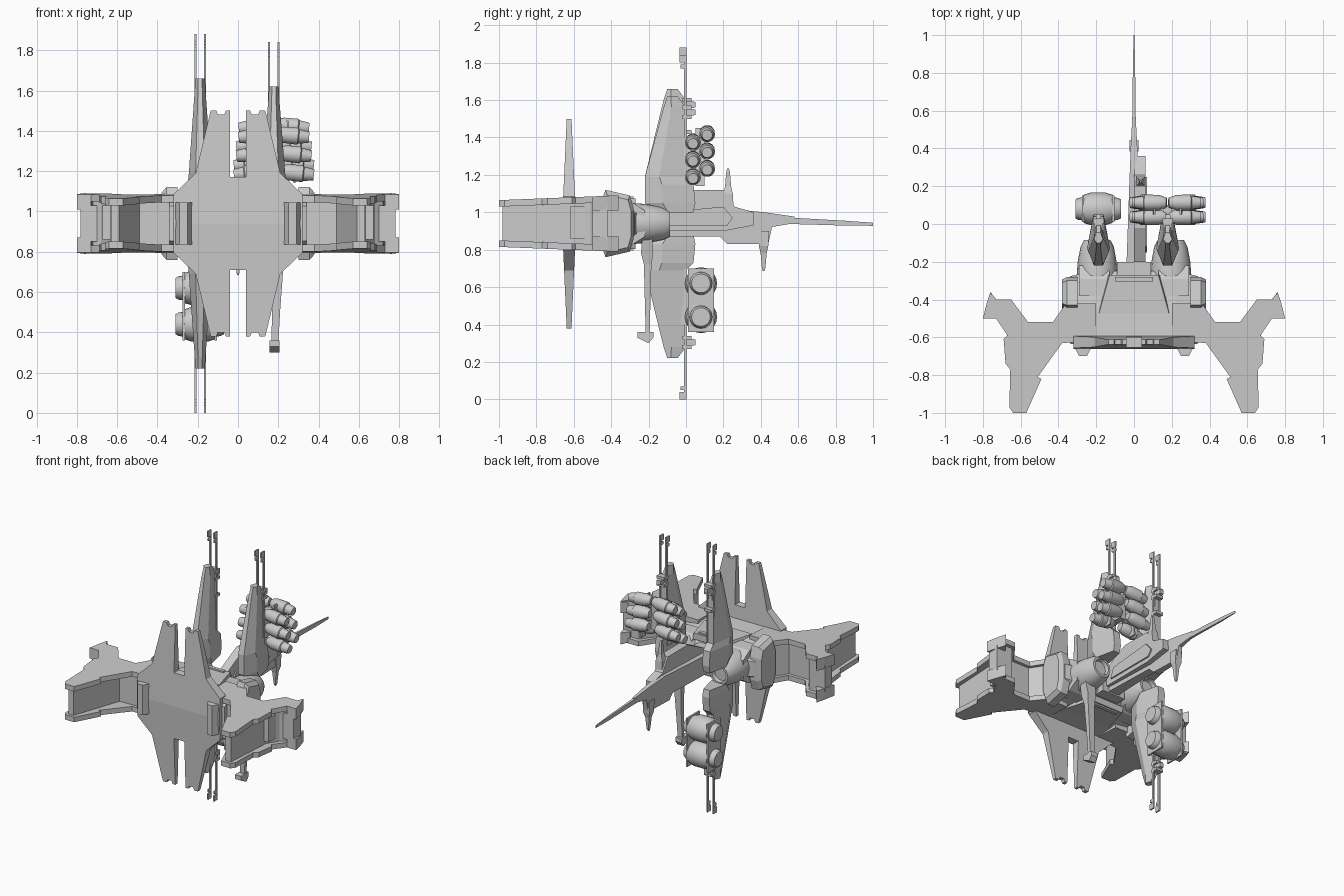
import bpy, bmesh
from math import cos, sin, pi, radians
from mathutils import Matrix, Vector

if "Cube" in bpy.data.objects:
    bpy.data.objects.remove(bpy.data.objects["Cube"])

ZC = 0.94  # height of the ship's centre line


def loft(name, rings, smooth=False):
    """Skin a list of equal-sized vertex rings and cap both ends."""
    bm = bmesh.new()
    vs = [[bm.verts.new(p) for p in r] for r in rings]
    n = len(vs[0])
    for a, b in zip(vs, vs[1:]):
        for i in range(n):
            j = (i + 1) % n
            bm.faces.new((a[i], a[j], b[j], b[i]))
    bm.faces.new(vs[0])
    bm.faces.new(vs[-1])
    bmesh.ops.recalc_face_normals(bm, faces=bm.faces)
    me = bpy.data.meshes.new(name)
    bm.to_mesh(me)
    bm.free()
    ob = bpy.data.objects.new(name, me)
    bpy.context.collection.objects.link(ob)
    if smooth:
        bpy.ops.object.select_all(action='DESELECT')
        ob.select_set(True)
        bpy.context.view_layer.objects.active = ob
        bpy.ops.object.shade_smooth_by_angle(angle=radians(35))
    return ob


def box(name, x0, x1, y0, y1, z0, z1):
    q = [(x0, y0), (x1, y0), (x1, y1), (x0, y1)]
    return loft(name, [[(x, y, z) for x, y in q] for z in (z0, z1)])


def side_prism(name, pts, x0, x1):
    return loft(name, [[(x, y, z) for y, z in pts] for x in (x0, x1)])


def lathe(name, prof, origin, axis='X', tilt=0, n=16):
    """Revolve (distance, radius) pairs about the x or y axis."""
    rings = []
    rot = Matrix.Rotation(tilt, 3, 'Y')
    for t, r in prof:
        ring = []
        for i in range(n):
            a = 2 * pi * i / n
            v = (t, r * cos(a), r * sin(a)) if axis == 'X' else (r * cos(a), t, r * sin(a))
            ring.append(Vector(origin) + rot @ Vector(v))
        rings.append(ring)
    return loft(name, rings, True)


# Central hull: side profile lofted across the width
prof = [(-.655, .1), (-.60, .14), (-.47, .13), (-.30, .10), (-.25, .06)]
prof = prof + [(y, -z) for y, z in reversed(prof)]
rings = []
for x, k, yk in ((-.34, .85, .88), (-.22, 1, 1), (.22, 1, 1), (.34, .85, .88)):
    rings.append([(x, -.47 + (y + .47) * yk, ZC + z * k) for y, z in prof])
loft("hull", rings)
box("hull_rear_block", -.09, .09, -.32, -.2, .86, 1.02)
for s, n in ((1, "top"), (-1, "bottom")):
    loft("hull_deck_" + n, [[(-.2 * k, -.47, z), (.2 * k, -.47, z), (.14 * k, -.27, z), (-.14 * k, -.27, z)]
                            for k, z in ((1, ZC + s * .09), (.92, ZC + s * .135))])
    box("deck_slot_" + n, -.1, .1, -.305, -.28, ZC + s * .1, ZC + s * .145)

# Four tapered front fins
fin = [(0, 0), (0, .23), (.04, .23), (.04, .56), (.06, .56), (.068, .54), (.1, .54), (.107, .56),
       (.135, .56), (.143, .53), (.21, .25), (.32, .145), (.32, 0)]
for sx in (1, -1):
    for sz in (1, -1):
        loft("front_fin", [[(sx * x, -.625 + d * (.038 - .045 * z), ZC + sz * z) for x, z in fin]
                           for d in (-1, 1)])

# Wings: two deck plates with a recessed core between them
plate = [(.2, -.62), (.38, -.63), (.51, -.81), (.49, -.82), (.57, -1), (.64, -1), (.66, -.97), (.655, -.77),
         (.68, -.74), (.69, -.61), (.67, -.59), (.73, -.5), (.8, -.5), (.78, -.42), (.76, -.36),
         (.74, -.40), (.65, -.40), (.56, -.52), (.43, -.52), (.36, -.42), (.2, -.42)]
core = [(.2, -.60), (.49, -.61), (.59, -.98), (.63, -.98), (.635, -.6), (.68, -.51), (.72, -.48),
        (.73, -.42), (.66, -.42), (.57, -.54), (.42, -.54), (.35, -.44), (.2, -.44)]
pod = [(-.46, .10), (-.43, .18), (-.30, .15), (-.28, .08)]
pod = pod + [(y, -z) for y, z in reversed(pod)]
for s, side in ((1, "right_"), (-1, "left_")):
    for d, n in ((1, "upper"), (-1, "lower")):
        loft(side + "wing_plate_" + n,
             [[(s * x, y, ZC + d * (h + .04 * (y + 1))) for x, y in plate] for h in (.09, .125)])
        # wing tip clamp jaws
        loft(side + "tip_clamp_" + n,
             [[(s * x, y, z) for x, y in ((.73, -.5), (.8, -.5), (.78, -.42), (.76, -.36), (.72, -.41))]
              for z in (ZC + d * .07, ZC + d * .142)])
    loft(side + "wing_core", [[(s * x, y, z) for x, y in core] for z in (.83, 1.05)])
    box(side + "clamp_core", s * .7, s * .782, -.5, -.42, .85, 1.03)
    box(side + "wing_side_latch", s * .62, s * .672, -.62, -.54, .86, 1.03)
    # shoulder pods and angled intakes
    loft(side + "shoulder_pod", [[(s * x, -.37 + (y + .37) * k, ZC + z * k) for y, z in pod]
                                 for x, k in ((.30, 1), (.355, 1), (.38, .85))])
    loft(side + "front_intake", [[(s * x, y, ZC + z) for x, y in ((.22, -.64), (.25, -.7), (.29, -.7),
                                                               (.32, -.64), (.32, -.56), (.22, -.56))]
                                 for z in (-.105, .105)])
    # engine barrel
    lathe(side + "engine", [(-.42, .09), (-.29, .11), (-.2, .103), (-.12, .088), (-.085, .07),
                            (-.085, .055), (-.11, .05)], (s * .195, 0, ZC), 'Y', n=20)
    loft(side + "engine_mount", [[(s * x, y, ZC + z) for y, z in ((-.38, -.12), (-.29, -.115), (-.22, -.07),
                                                                (-.22, .07), (-.29, .115), (-.38, .12))]
                                 for x in (.13, .29)])


def blade(name, cx, d, top):
    """Tall tapering blade with a twin-rail gun; d is up or down, top is the height from the centre."""
    rings = []
    for h, y0, y1, w in ((.06, -.17, .04, .055), (.11, -.22, .05, .06), (.21, -.22, .04, .06), (.25, -.22, 0, .056),
                         (top - .06, -.12, 0, .027), (top, -.10, -.045, .024)):
        m = y0 + (y1 - y0) * .35
        rings.append([(cx + x, y, ZC + d * h) for x, y in
                      ((-.4 * w, y0), (.4 * w, y0), (w, m), (.45 * w, y1), (-.45 * w, y1), (-w, m))])
    loft(name, rings)
    for x in (cx - .0235, cx + .0235):
        def z(h):
            return ZC + d * (top + h)
        box(name + "_rail", x - .005, x + .005, -.012, .002, z(-.5), z(.2))
        box(name + "_muzzle", x - .005, x + .005, -.035, .003, z(.18), z(.22))
        box(name + "_muzzle_collar", x - .005, x + .005, -.03, .003, z(.15), z(.17))
    for h in (.05, .1, .22):
        box(name + "_bracket", cx - .028, cx + .028, -.02, .03, ZC + d * (top - h), ZC + d * (top - h - .02))
    side_prism(name + "_hook", [(-.02, ZC + d * (top - .06)), (.05, ZC + d * (top - .07)),
                                (.05, ZC + d * (top - .1)), (-.02, ZC + d * (top - .11))], cx - .014, cx + .014)


blade("left_upper_blade", -.188, 1, .72)
blade("right_upper_blade", .178, 1, .68)
blade("left_lower_blade", -.188, -1, .72)

# Slim lower gun leg on the right
loft("lower_gun_leg", [[(x0, y0, z), (x1, y0, z), (x1, y1, z), (x0, y1, z)] for x0, x1, y0, y1, z in
                       ((.17, .25, -.235, -.18, .86), (.17, .235, -.24, -.175, .78), (.17, .225, -.225, -.185, .72),
                        (.17, .21, -.22, -.19, .52), (.165, .20, -.215, -.195, .34))])
side_prism("lower_gun_foot", [(-.26, .33), (-.22, .31), (-.2, .3), (-.175, .33), (-.175, .36), (-.26, .36)], .157, .205)

# Small rocket cluster: splayed drums on both sides of the right blade
drum = [(-.085, .026), (-.07, .032), (-.045, .041), (.03, .043), (.035, .036), (.07, .031), (.085, .028)]
for s in (1, -1):
    for col, y in enumerate((.037, .113)):
        for k in range(3):
            c = (.178 + s * (.09 + .012 * (2 - k)), y, 1.19 + .093 * k + .045 * col)
            lathe("rocket_drum", [(s * t, r) for t, r in drum], c, 'X', s * radians(6), 14)
    x = .178 + s * .085
    loft("rocket_rack_plate", [[(x + s * .012, y, 1.14), (x + s * .022, y, 1.14),
                                (x - s * .012, y, 1.45), (x - s * .022, y, 1.45)] for y in (.05, .10)])
box("rocket_mount", .155, .2, -.03, .1, 1.22, 1.4)

# Two large tanks on the lower left blade
tank = [(-.12, .05), (-.105, .058), (-.08, .062), (-.075, .075), (-.04, .086), (.04, .086),
        (.075, .075), (.08, .062), (.105, .058), (.12, .05)]
for z in (.44, .62):
    lathe("fuel_tank", tank, (-.19, .08, z), 'X', n=20)
for x in (-.27, -.11):
    box("tank_clamp", x - .006, x + .006, .01, .15, .36, .70)
box("tank_mount", -.21, -.165, -.03, .08, .4, .66)

# Tail boom, offset dorsal slab and needle
boom = [(-.22, .87), (-.22, 1.0), (.27, 1.015), (.42, 1.0), (.58, .977), (.58, .942), (.46, .922),
        (.44, .83), (.22, .83), (.18, .87)]


def half_width(y):
    return .04 - .022 * (y + .22) / .62 if y < .4 else .018 - .01 * (y - .4) / .18


loft("tail_boom", [[(d * half_width(y), y, z) for y, z in boom] for d in (-1, 1)])
side_prism("dorsal_slab", [(-.2, .9), (-.2, 1.03), (-.02, 1.12), (.2, 1.12), (.26, 1.03), (.36, 1.0),
                           (.36, .93), (.2, .9)], .0, .06)
side_prism("slab_panel", [(-.15, .93), (-.12, 1.0), (.2, 1.03), (.25, .97), (.22, .93)], .05, .07)
loft("needle", [[(-w, y, z - h), (w, y, z - h), (w, y, z + h), (-w, y, z + h)] for y, z, w, h in
                ((.54, .955, .01, .018), (.62, .952, .008, .016), (.85, .942, .006, .013), (1, .936, .002, .008))])

# Small turrets above and below the tail
for n, x, y, z, d in (("upper", .035, .225, 1.02, 1), ("lower", 0, .415, .90, -1)):
    loft("turret_" + n, [[(x - w, y - v, z + d * h), (x + w, y - v, z + d * h),
                          (x + w, y + v, z + d * h), (x - w, y + v, z + d * h)] for h, w, v in
                         ((0, .025, .03), (.08, .025, .025), (.12, .014, .016), (.17, .01, .012),
                          (.2, .008, .009), (.215, .005, .004))])
